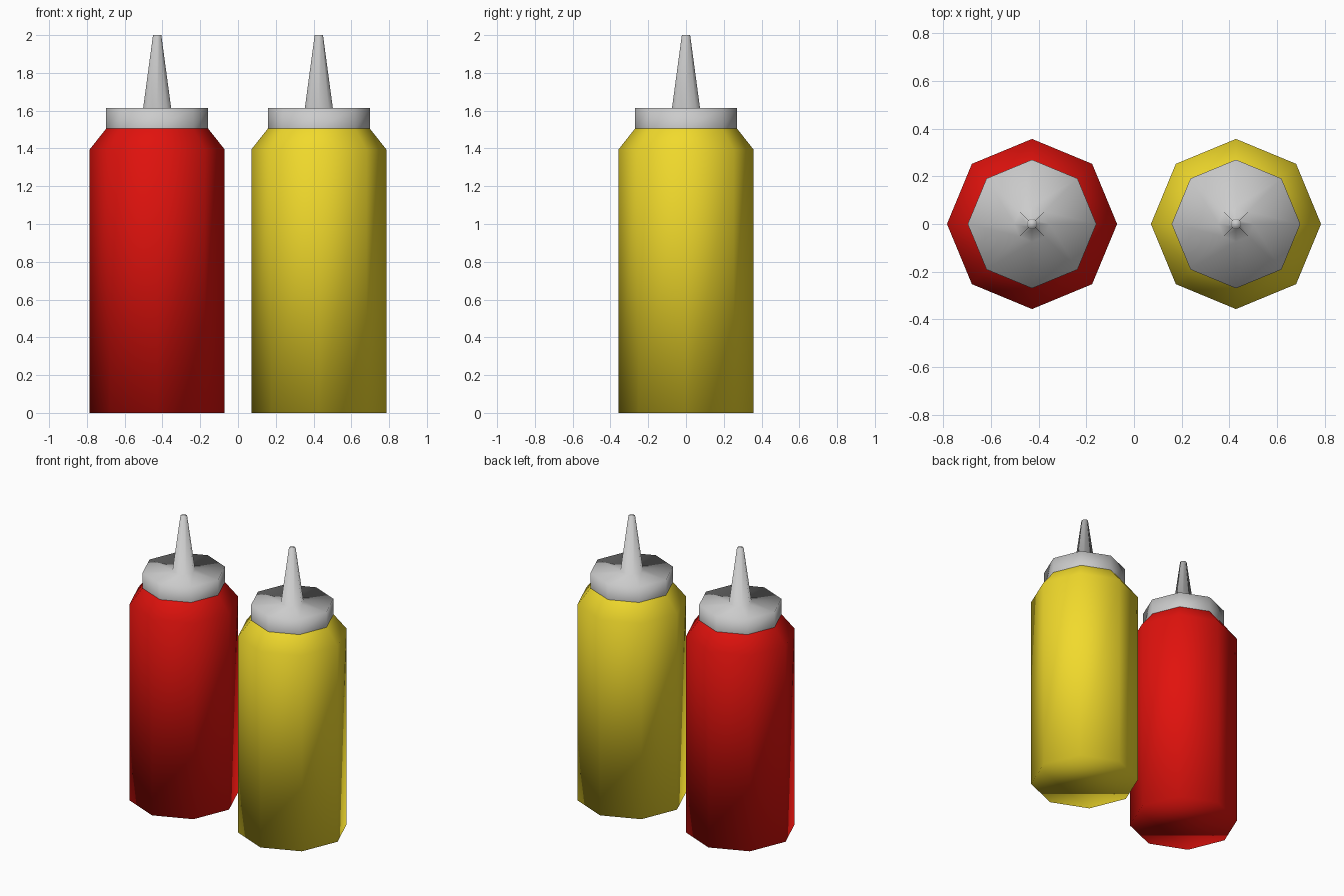
import bpy, bmesh
from math import cos, sin, pi

if "Cube" in bpy.data.objects:
    bpy.data.objects.remove(bpy.data.objects["Cube"])

SIDES = 8


def lathe(name, profile, x, color=None, close_bottom=False, close_top=False):
    """Revolve (radius, z) points into a smooth-shaded octagonal shell."""
    bm = bmesh.new()
    rings = [[bm.verts.new((r * cos(2 * pi * i / SIDES), r * sin(2 * pi * i / SIDES), z))
              for i in range(SIDES)] for r, z in profile]
    for low, high in zip(rings, rings[1:]):
        for i in range(SIDES):
            j = (i + 1) % SIDES
            bm.faces.new((low[i], low[j], high[j], high[i]))
    if close_bottom:
        bm.faces.new(rings[0][::-1])
    if close_top:
        bm.faces.new(rings[-1])
    for f in bm.faces:
        f.smooth = True
    mesh = bpy.data.meshes.new(name)
    bm.to_mesh(mesh)
    bm.free()
    if color:
        mat = bpy.data.materials.new(name + "_plastic")
        mat.diffuse_color = color
        mat.use_nodes = True
        mat.node_tree.nodes["Principled BSDF"].inputs["Base Color"].default_value = mat.diffuse_color
        mesh.materials.append(mat)
    obj = bpy.data.objects.new(name, mesh)
    obj.location.x = x
    bpy.context.collection.objects.link(obj)
    return obj


# Bottle body: straight wall and sloped shoulder
body = [(0.357, 0), (0.357, 1.395), (0.27, 1.505)]
# Lid: collar, flat top, tapered nozzle
lid = [(0.27, 1.505), (0.27, 1.615), (0.074, 1.615), (0.022, 2.0)]

for label, x, color in (("red", -0.428, (0.75, 0.006, 0.004, 1)),
                        ("yellow", 0.428, (0.88, 0.70, 0.025, 1))):
    lathe(label + "_bottle_body", body, x, color, close_bottom=True)
    lathe(label + "_bottle_lid", lid, x, close_top=True)
